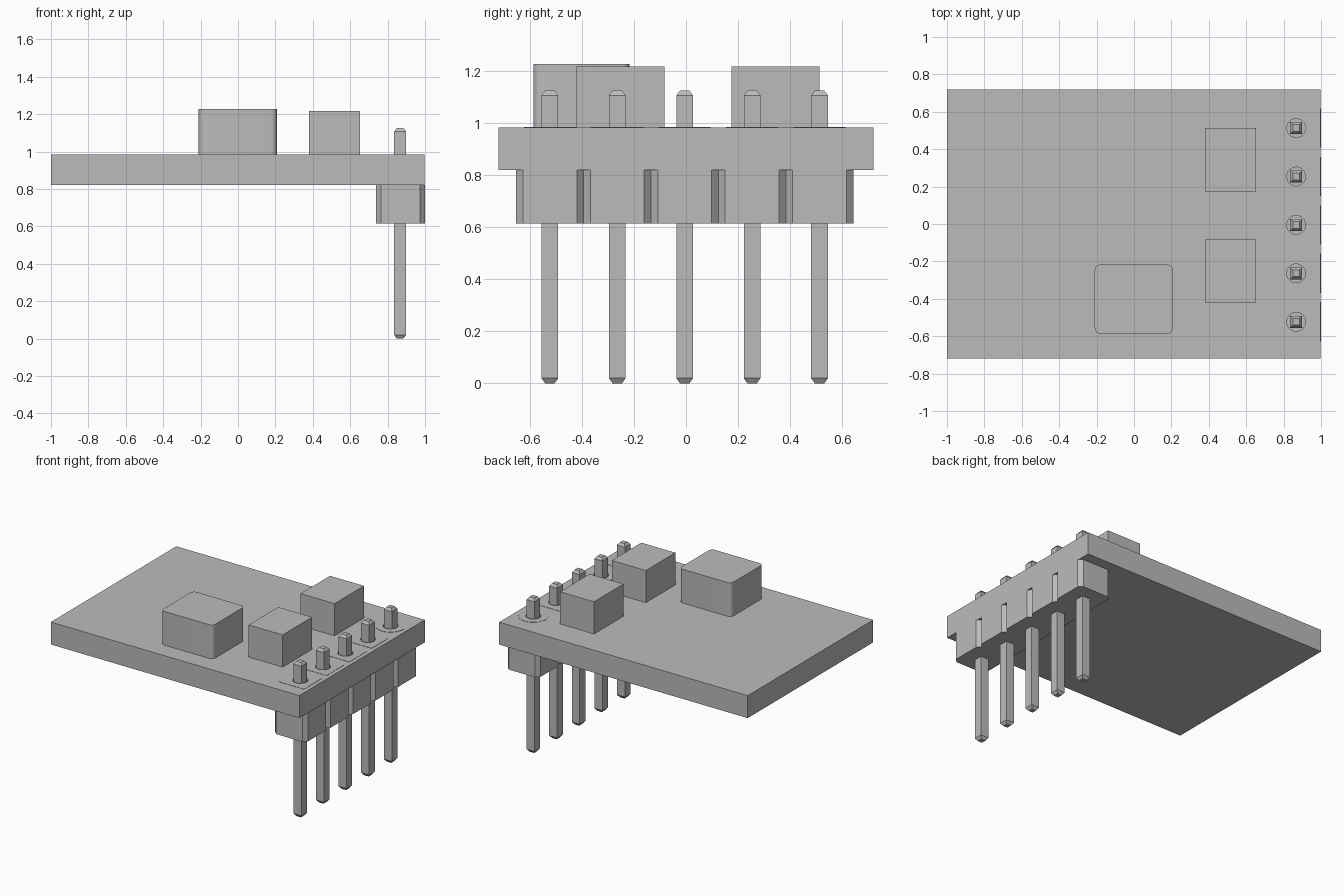
import bpy
import bmesh
from math import cos, sin, pi

if "Cube" in bpy.data.objects:
    bpy.data.objects.remove(bpy.data.objects["Cube"])

grey = bpy.data.materials.new("plain_grey")
grey.use_nodes = True
colour = (0.5, 0.5, 0.5, 1)
grey.diffuse_color = colour
grey.node_tree.nodes["Principled BSDF"].inputs["Base Color"].default_value = colour


def add_object(name, bm):
    bmesh.ops.recalc_face_normals(bm, faces=bm.faces)
    mesh = bpy.data.meshes.new(name)
    bm.to_mesh(mesh)
    bm.free()
    mesh.materials.append(grey)
    obj = bpy.data.objects.new(name, mesh)
    bpy.context.collection.objects.link(obj)
    return obj


def loft(bm, sections):
    """Join outlines of equal length, given as (points, z), into a closed solid."""
    rings = [[bm.verts.new((x, y, z)) for x, y in pts] for pts, z in sections]
    bm.faces.new(rings[0][::-1])
    bm.faces.new(rings[-1])
    n = len(rings[0])
    for low, high in zip(rings, rings[1:]):
        for i in range(n):
            j = (i + 1) % n
            bm.faces.new((low[i], low[j], high[j], high[i]))


def rect(x0, x1, y0, y1):
    return [(x0, y0), (x1, y0), (x1, y1), (x0, y1)]


def square(x, y, half):
    return rect(x - half, x + half, y - half, y + half)


def circle(x, y, r, n=32):
    return [(x + r * cos(2 * pi * i / n), y + r * sin(2 * pi * i / n)) for i in range(n)]


def block(name, outline, z0, z1):
    bm = bmesh.new()
    loft(bm, [(outline, z0), (outline, z1)])
    return add_object(name, bm)


BOTTOM, TOP = 0.82, 0.983
PIN_X, PITCH = 0.867, 0.259
pin_ys = [PITCH * i - 0.005 for i in range(-2, 3)]

# Circuit board
board = block("board", rect(-1, 0.997, -0.72, 0.72), BOTTOM, TOP)

# Solder pads: the last one is round
bm = bmesh.new()
for i, y in enumerate(pin_ys):
    outline = circle(PIN_X, y, 0.1) if i == 4 else square(PIN_X, y, 0.1)
    for z in (BOTTOM - 0.002, TOP):
        loft(bm, [(outline, z), (outline, z + 0.002)])
pads = add_object("solder_pads", bm)

# Drilled holes through the board and pads
bm = bmesh.new()
for y in pin_ys:
    ring = circle(PIN_X, y, 0.05)
    loft(bm, [(ring, 0.7), (ring, 1.1)])
drill = add_object("hole_cutter", bm)
drill.hide_render = True
drill.hide_viewport = True
for obj in (board, pads):
    cut = obj.modifiers.new("holes", "BOOLEAN")
    cut.operation = "DIFFERENCE"
    cut.solver = "EXACT"
    cut.object = drill

# Header housing: a row of chamfered segments merged along their shared sides
left, right, half, c = 0.738, 1.0, PITCH / 2, 0.026
near, far = [], []
for y in pin_ys:
    near += [(right - c, y - half), (right, y - half + c), (right, y + half - c)]
    far += [(left + c, y - half), (left, y - half + c), (left, y + half - c)]
end = pin_ys[-1] + half
near.append((right - c, end))
far.append((left + c, end))
block("header_housing", near + far[::-1], 0.615, BOTTOM)

# Square pins with tapered ends
for i, y in enumerate(pin_ys):
    bm = bmesh.new()
    loft(bm, [(square(PIN_X, y, h), z) for h, z in
              ((0.018, 0), (0.032, 0.02), (0.032, 1.107), (0.018, 1.125))])
    add_object(f"pin_{i + 1}", bm)

# Small components
block("small_component_front", rect(0.38, 0.653, -0.42, -0.082), TOP, 1.217)
block("small_component_back", rect(0.38, 0.653, 0.175, 0.513), TOP, 1.217)

# Large component with rounded upright corners
bm = bmesh.new()
outline = rect(-0.21, 0.208, -0.586, -0.217)
loft(bm, [(outline, TOP), (outline, 1.228)])
upright = [e for e in bm.edges if abs(e.verts[0].co.z - e.verts[1].co.z) > 0.1]
bmesh.ops.bevel(bm, geom=upright, offset=0.03, segments=6, profile=0.5, affect="EDGES")
large = add_object("large_component", bm)
bpy.ops.object.select_all(action="DESELECT")
large.select_set(True)
bpy.context.view_layer.objects.active = large
bpy.ops.object.shade_smooth_by_angle(angle=pi / 6)
